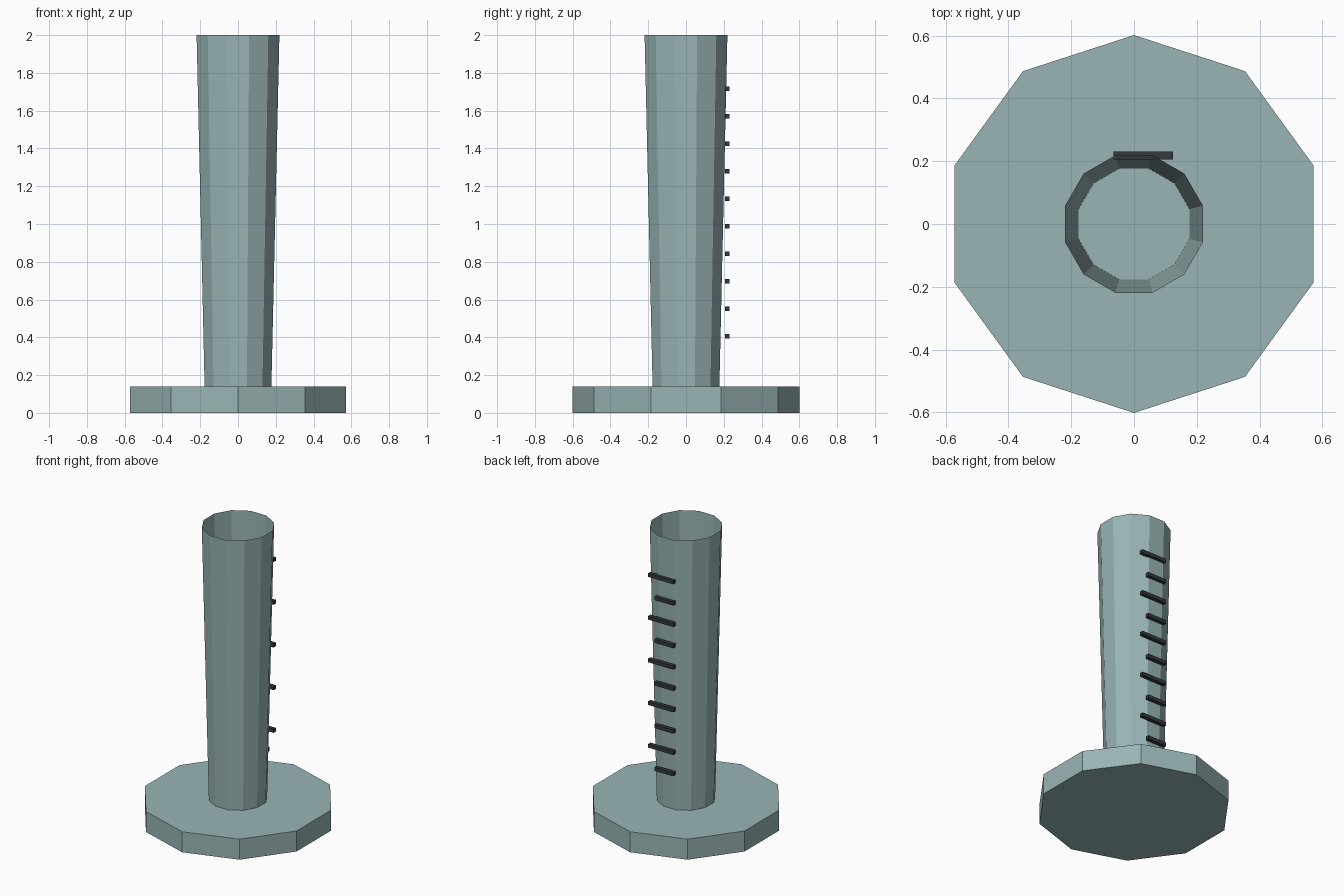
import bpy
import bmesh
from math import pi, cos, sin

cube = bpy.data.objects.get("Cube")
if cube:
    bpy.data.objects.remove(cube, do_unlink=True)


def make_material(name, rgb):
    mat = bpy.data.materials.new(name)
    mat.use_nodes = True
    colour = (*rgb, 1.0)
    mat.diffuse_color = colour
    mat.node_tree.nodes["Principled BSDF"].inputs["Base Color"].default_value = colour
    return mat


def finish(name, bm, mat):
    mesh = bpy.data.meshes.new(name)
    bm.to_mesh(mesh)
    bm.free()
    mesh.materials.append(mat)
    obj = bpy.data.objects.new(name, mesh)
    bpy.context.collection.objects.link(obj)
    return obj


def prism(name, sides, start, r_low, r_high, z_low, z_high, mat, capped):
    """Straight or tapered column with flat sides, open or closed."""
    bm = bmesh.new()
    angles = [start + 2 * pi * i / sides for i in range(sides)]
    low, high = ([bm.verts.new((r * cos(a), r * sin(a), z)) for a in angles]
                 for r, z in ((r_low, z_low), (r_high, z_high)))
    for i in range(sides):
        j = (i + 1) % sides
        bm.faces.new((low[i], low[j], high[j], high[i]))
    if capped:
        bm.faces.new(high)
        bm.faces.new(low[::-1])
    return finish(name, bm, mat)


def box(name, lo, hi, mat):
    bm = bmesh.new()
    bmesh.ops.create_cube(bm, size=1)
    for v in bm.verts:
        v.co = [(a + b) / 2 + c * (b - a) for a, b, c in zip(lo, hi, v.co)]
    return finish(name, bm, mat)


glass = make_material("pale grey teal", (0.32, 0.46, 0.46))
ink = make_material("dark charcoal", (0.035, 0.04, 0.047))

# Ten-sided foot with a point facing front and back
prism("base", 10, pi / 2, 0.602, 0.602, 0, 0.14, glass, True)

# Open, thin-walled tube that widens upwards
prism("tube", 12, pi / 12, 0.183, 0.227, 0.14, 2, glass, False)

# Graduation marks on the back, alternating short and long
for i in range(10):
    z = 0.406 + i * 0.1456
    right_end, left_end = -0.066, (0.124 if i % 2 else 0.077)
    box(f"graduation_mark_{i + 1}", (right_end, 0.206, z - 0.0125),
        (left_end, 0.231, z + 0.0125), ink)
